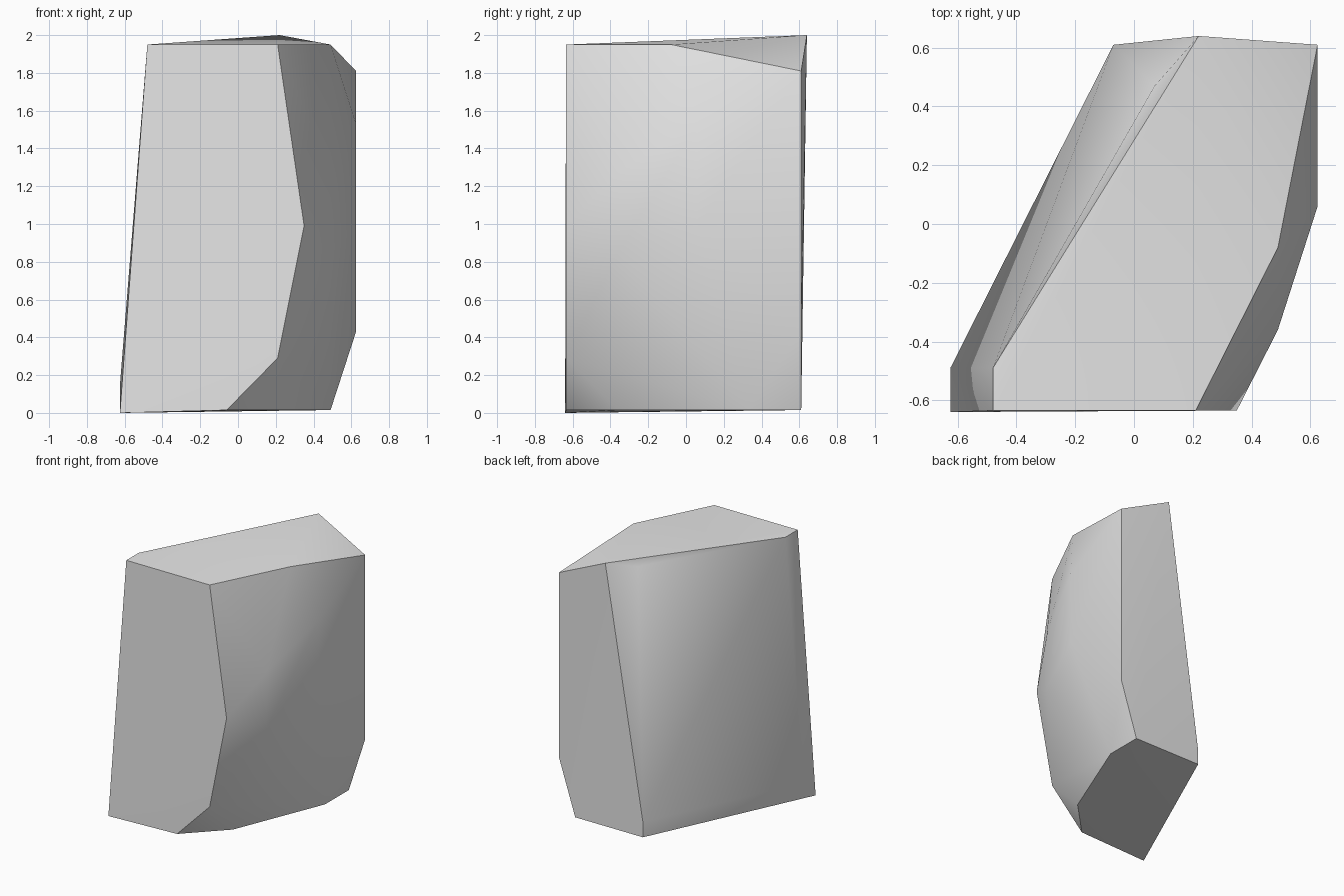
import bpy
import bmesh
import math

# Remove the default object only
default_cube = bpy.data.objects.get("Cube")
if default_cube:
    bpy.data.objects.remove(default_cube, do_unlink=True)


def make_material(name, colour):
    material = bpy.data.materials.new(name)
    material.use_nodes = True
    material.diffuse_color = colour
    shader = next(n for n in material.node_tree.nodes if n.type == 'BSDF_PRINCIPLED')
    shader.inputs["Base Color"].default_value = colour
    return material


def make_hull(name, corners, material):
    """Wrap a tight faceted skin around the corner points."""
    bm = bmesh.new()
    for corner in corners:
        bm.verts.new(corner)
    result = bmesh.ops.convex_hull(bm, input=bm.verts[:])
    spare = {g for g in result["geom_interior"] + result["geom_unused"]
             if isinstance(g, bmesh.types.BMVert)}
    bmesh.ops.delete(bm, geom=list(spare), context='VERTS')
    bmesh.ops.recalc_face_normals(bm, faces=bm.faces[:])
    mesh = bpy.data.meshes.new(name)
    bm.to_mesh(mesh)
    bm.free()
    mesh.materials.append(material)
    obj = bpy.data.objects.new(name, mesh)
    bpy.context.collection.objects.link(obj)
    return obj


# Shared levels of the block
front, back = -0.635, 0.61
base, top = 0.015, 1.95
side = 0.625

# Flat front wall, as an x, z outline
front_outline = [(-0.48, top), (0.21, top), (0.35, 0.99), (0.21, 0.29), (-0.06, base)]
corners = [(x, front, z) for x, z in front_outline]
corners.append((-side, -0.64, 0))

# Back wall, with the raised peak
corners += [(x, back, z) for x, z in
            [(side, 1.81), (side, 0.43), (0.49, base), (-0.07, base), (-0.07, 0.13)]]
corners.append((0.22, 0.64, 2))

# Top rim
corners += [(x, y, top) for x, y in [(-0.48, -0.49), (0.07, 0.47), (0.49, -0.08)]]

# Base rim
corners += [(x, y, base) for x, y in [(0.21, -0.36), (0.49, 0.33)]]

# Chamfer on the narrow side and bulge on the wide side
corners.append((-side, -0.49, 0.15))
corners += [(0.49, -0.36, z) for z in (1.27, 0.85)]
corners += [(side, 0.06, z) for z in (1.53, 0.98)]

stone_grey = make_material("stone grey", (0.8, 0.8, 0.8, 1))
block = make_hull("stone_block", corners, stone_grey)

# Blend the bulge, keep the cut rims sharp
bpy.ops.object.select_all(action='DESELECT')
block.select_set(True)
bpy.context.view_layer.objects.active = block
bpy.ops.object.shade_smooth_by_angle(angle=math.radians(40))
